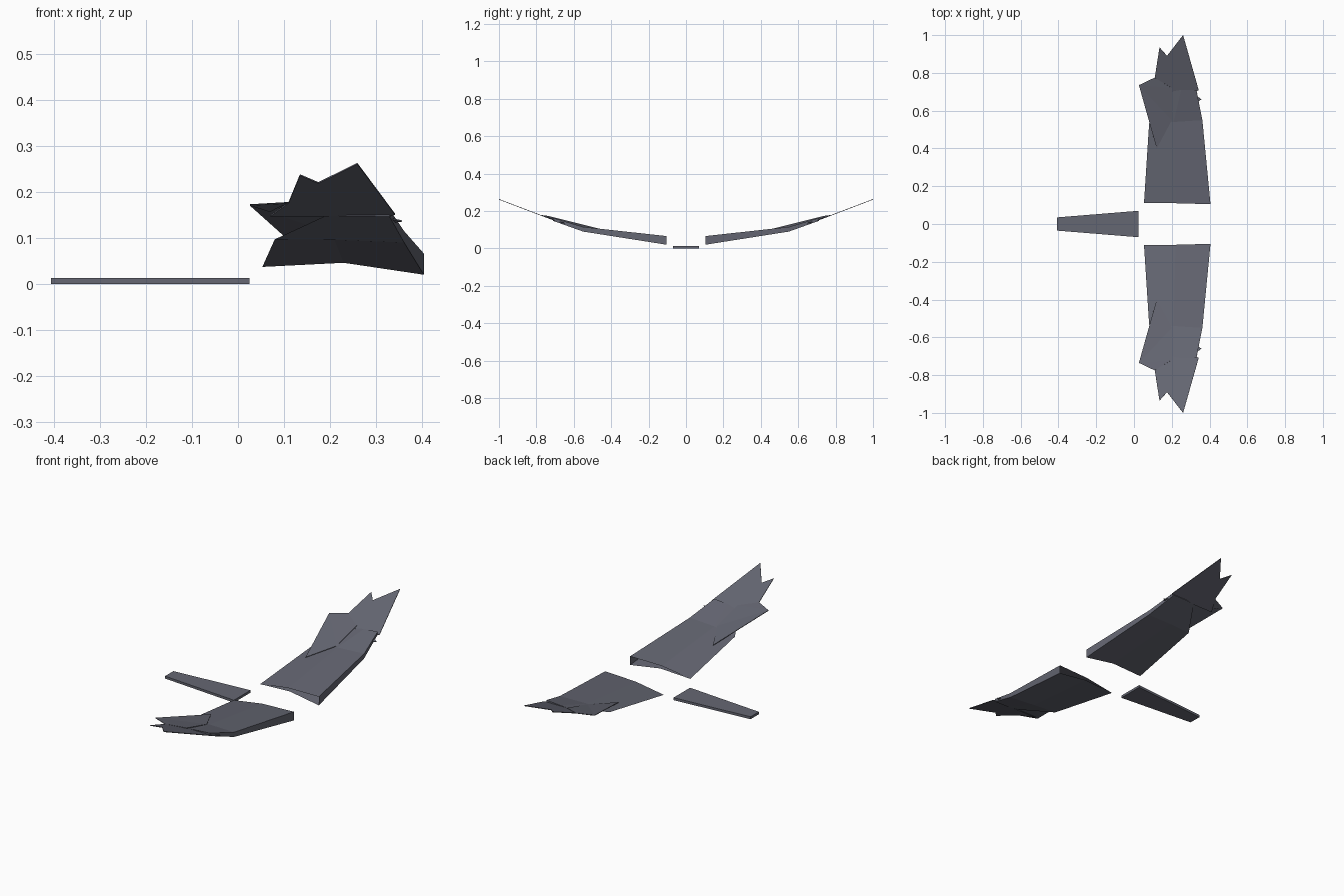
import bpy
import bmesh

old = bpy.data.objects.get("Cube")
if old:
    bpy.data.objects.remove(old, do_unlink=True)

COLOR = (0.13, 0.135, 0.17, 1)
slate = bpy.data.materials.new("slate_grey")
slate.use_nodes = True
slate.diffuse_color = COLOR
slate.node_tree.nodes["Principled BSDF"].inputs["Base Color"].default_value = COLOR


def finish(name, bm, mirrored=True, thickness=0):
    bmesh.ops.recalc_face_normals(bm, faces=bm.faces)
    mesh = bpy.data.meshes.new(name)
    bm.to_mesh(mesh)
    bm.free()
    mesh.materials.append(slate)
    obj = bpy.data.objects.new(name, mesh)
    bpy.context.collection.objects.link(obj)
    if thickness:
        solid = obj.modifiers.new("thickness", "SOLIDIFY")
        solid.thickness = thickness
        solid.offset = 0
    if mirrored:
        mirror = obj.modifiers.new("mirror", "MIRROR")
        mirror.use_axis = (False, True, False)
        mirror.use_mirror_merge = False
    return obj


def loft(name, sections, cap_start, mirrored):
    bm = bmesh.new()
    rings = [[bm.verts.new(p) for p in s] for s in sections]
    n = len(rings[0])
    for a, b in zip(rings, rings[1:]):
        for i in range(n):
            j = (i + 1) % n
            bm.faces.new((a[i], a[j], b[j], b[i]))
    bm.faces.new(rings[-1])
    if cap_start:
        bm.faces.new(rings[0])
    return finish(name, bm, mirrored)


def plate(name, points, thickness=0.003):
    bm = bmesh.new()
    face = bm.faces.new([bm.verts.new(p) for p in points])
    bmesh.ops.triangulate(bm, faces=[face])
    return finish(name, bm, True, thickness)


# Wing shell, open at the root: trailing, top, leading top, leading bottom, underside
loft("wing_body", [
    [(0.053, 0.112, 0.037), (0.22, 0.11, 0.062), (0.405, 0.105, 0.066),
     (0.405, 0.105, 0.02), (0.23, 0.11, 0.046)],
    [(0.08, 0.53, 0.097), (0.21, 0.54, 0.112), (0.362, 0.55, 0.115),
     (0.362, 0.55, 0.09), (0.21, 0.54, 0.096)],
    [(0.19, 0.70, 0.148), (0.25, 0.71, 0.157), (0.33, 0.71, 0.163),
     (0.33, 0.71, 0.147), (0.25, 0.71, 0.148)],
], False, True)


# Wing tip plate, rising along a straight slope
def on_slope(x, y):
    return (x, y, 0.152 + 0.38 * (y - 0.71))


plate("wing_tip", [on_slope(x, y) for x, y in (
    (0.07, 0.70), (0.11, 0.775), (0.135, 0.935), (0.175, 0.89),
    (0.26, 1.0), (0.342, 0.71), (0.33, 0.70))])

# Rear feather lying over the trailing edge
plate("rear_feather", [
    (0.12, 0.40, 0.088), (0.20, 0.55, 0.113), (0.20, 0.72, 0.158),
    (0.11, 0.775, 0.177), (0.07, 0.72, 0.158), (0.026, 0.735, 0.172)])

# Small teeth on the leading edge
plate("front_tooth", [(0.30, 0.62, 0.13), (0.357, 0.66, 0.137), (0.30, 0.70, 0.15)])
plate("small_tooth", [(0.32, 0.64, 0.13), (0.335, 0.69, 0.15), (0.29, 0.71, 0.15)])

# Tapered tail slab
loft("tail", [[(x, -w, 0), (x, w, 0), (x, w, 0.013), (x, -w, 0.013)]
              for x, w in ((-0.407, 0.035), (0.025, 0.07))], True, False)
